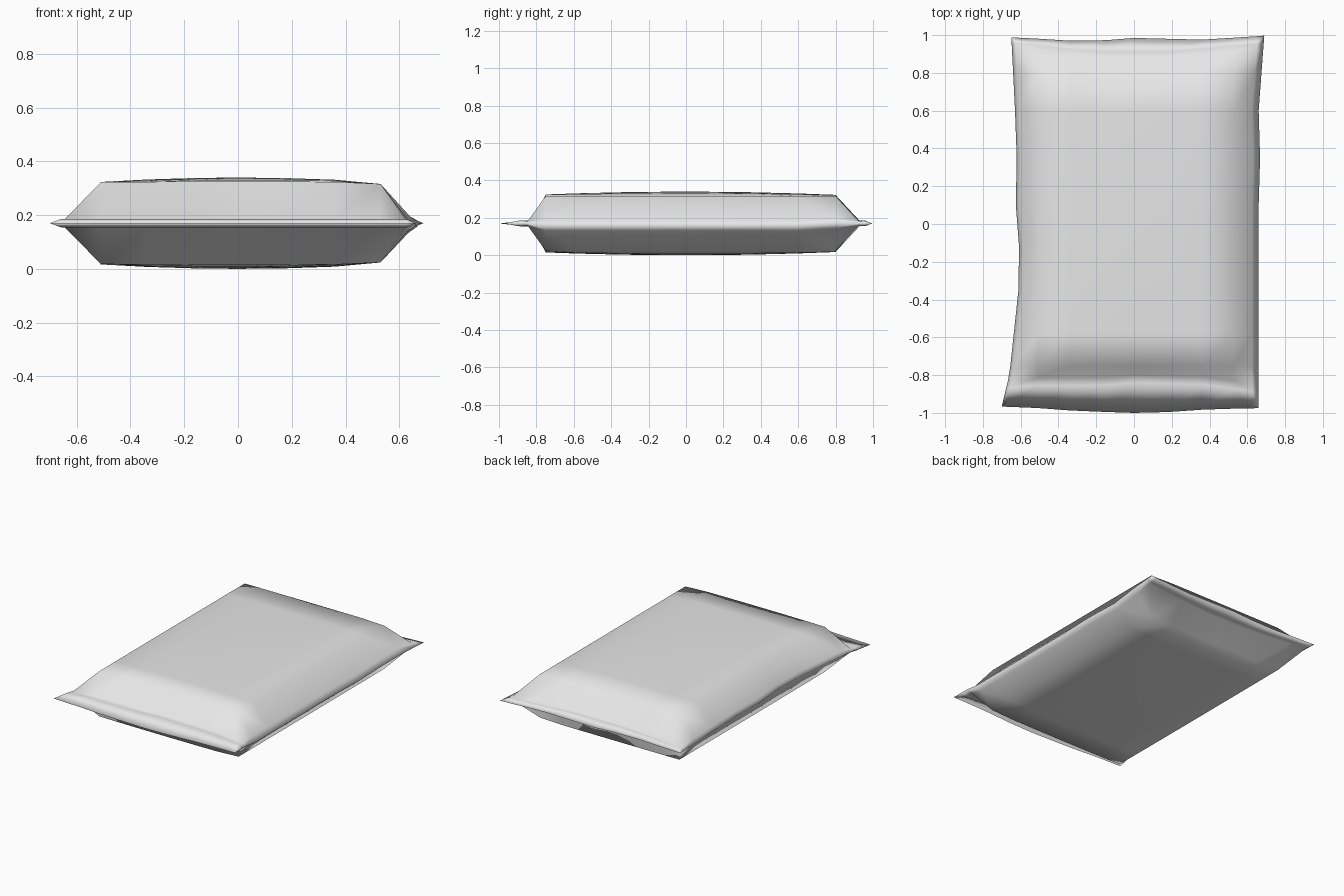
import bpy
import bmesh

cube = bpy.data.objects.get("Cube")
if cube:
    bpy.data.objects.remove(cube, do_unlink=True)


def interp(points, t):
    """Piecewise linear lookup in a list of (position, value)."""
    if t <= points[0][0]:
        return points[0][1]
    for (a, va), (b, vb) in zip(points, points[1:]):
        if t <= b:
            return va + (vb - va) * (t - a) / (b - a)
    return points[-1][1]


# Wavy outline of the bag: x along the sides, y along the two ends
LEFT = [(-0.96, -0.70), (-0.8, -0.66), (-0.35, -0.612), (-0.15, -0.605),
        (0.03, -0.627), (0.4, -0.62), (1, -0.65)]
RIGHT = [(-0.97, 0.66), (0.2, 0.66), (0.4, 0.67), (0.6, 0.66), (1, 0.69)]
FRONT = [(-0.7, -0.96), (-0.3, -0.99), (0, -1), (0.2, -0.995), (0.4, -0.98), (0.66, -0.975)]
BACK = [(-0.65, 0.99), (-0.25, 0.965), (0, 0.985), (0.4, 0.975), (0.69, 1)]
FRONT_SEAL = [(-0.64, -0.83), (-0.45, -0.805), (-0.25, -0.82), (0, -0.80), (0.4, -0.81), (0.65, -0.85)]
BACK_SEAL = [(-0.64, 0.92), (-0.4, 0.885), (-0.2, 0.865), (0.2, 0.865), (0.65, 0.91)]

SEAM = 0.17      # height of the welded seam
FULL = 0.152     # half thickness at the shoulders
INNER_X = [-0.51, -0.34, -0.15, 0.0, 0.18, 0.36, 0.53]
INNER_Y = [-0.75, -0.58, -0.35, -0.12, 0.1, 0.35, 0.6, 0.8]

# Each row: (y rule, half thickness); flap, groove, pillow, groove, flap
rows = [(lambda x: interp(FRONT, x), 0.0),
        (lambda x: interp(FRONT_SEAL, x) - 0.04, 0.016),
        (lambda x: interp(FRONT_SEAL, x), 0.013)]
rows += [(lambda x, y=y: y, FULL) for y in INNER_Y]
rows += [(lambda x: interp(BACK_SEAL, x) + 0.015, 0.013),
         (lambda x: interp(BACK_SEAL, x) + 0.045, 0.015),
         (lambda x: interp(BACK, x), 0.0)]

# Each column: (x rule, half thickness); the sides end in a narrow lip
cols = [(lambda y: interp(LEFT, y), 0.0),
        (lambda y: interp(LEFT, y) + 0.02, 0.02)]
cols += [(lambda y, x=x: x, FULL) for x in INNER_X]
cols += [(lambda y: interp(RIGHT, y) - 0.035, 0.025),
         (lambda y: interp(RIGHT, y), 0.0)]
NR, NC = len(rows), len(cols)


def point(r, c, side):
    """Vertex of the upper (side 1) or lower (side -1) skin."""
    y = rows[r][0](cols[c][0](0))
    x = cols[c][0](y)
    h = min(rows[r][1], cols[c][1])
    if h == FULL:      # gentle swelling of the broad faces
        swell = (1 - (x / 0.53) ** 2) * (1 - (y / 0.82) ** 2)
        h += 0.018 * max(swell, 0) - 0.006 * (x > 0.5)
    sag = 0.012 if c >= NC - 2 and abs(y) < 0.76 else 0
    return x, y, SEAM - sag + side * h


bm = bmesh.new()
skins = {}
for side in (1, -1):
    for r in range(NR):
        for c in range(NC):
            rim = r in (0, NR - 1) or c in (0, NC - 1)
            if rim and side < 0:
                skins[side, r, c] = skins[1, r, c]   # weld both skins
            else:
                skins[side, r, c] = bm.verts.new(point(r, c, side))

for side in (1, -1):
    for r in range(NR - 1):
        for c in range(NC - 1):
            quad = [skins[side, r + dr, c + dc] for dr, dc in ((0, 0), (0, 1), (1, 1), (1, 0))]
            # Corner quads are split along the mitre
            if (r <= 2 or r >= NR - 4) and (c <= 1 or c >= NC - 3):
                k = 0 if (r <= 2) == (c <= 1) else 1
                q = quad[k:] + quad[:k]
                polys = [[q[0], q[1], q[2]], [q[0], q[2], q[3]]]
            else:
                polys = [quad]
            for p in polys:
                bm.faces.new(p if side > 0 else p[::-1])

mesh = bpy.data.meshes.new("sealed_bag")
bm.to_mesh(mesh)
bm.free()
for p in mesh.polygons:
    p.use_smooth = True

bag = bpy.data.objects.new("sealed_bag", mesh)
bpy.context.collection.objects.link(bag)

# Plain pale grey film
film = bpy.data.materials.new("pale_grey_film")
film.use_nodes = True
grey = (0.8, 0.8, 0.8, 1)
film.diffuse_color = grey
film.node_tree.nodes["Principled BSDF"].inputs["Base Color"].default_value = grey
mesh.materials.append(film)
